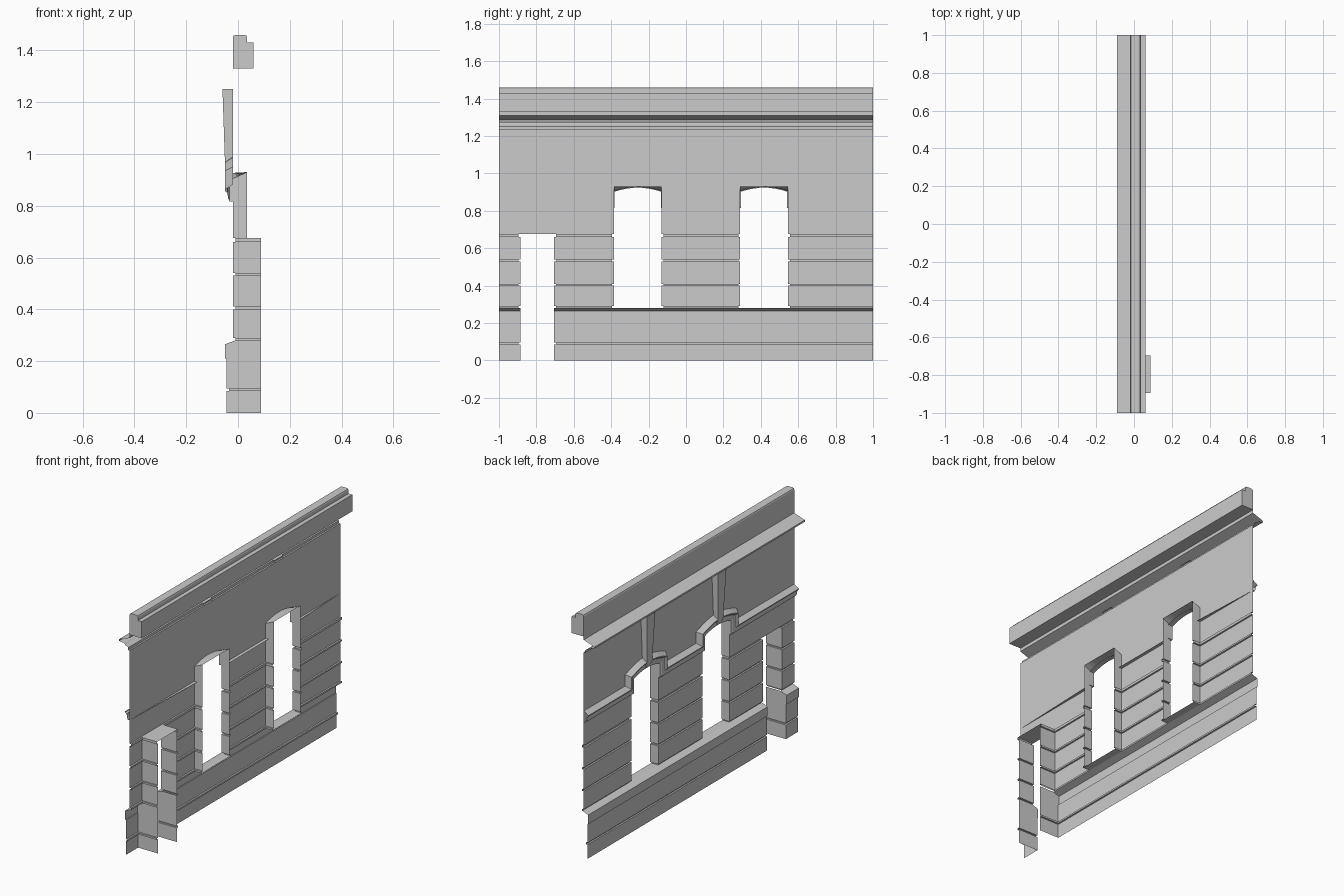
import bpy
from mathutils import Vector

if "Cube" in bpy.data.objects:
    bpy.data.objects.remove(bpy.data.objects["Cube"])

TOP = 1.235
F, G = -0.02, -0.01                       # wall face and groove depth
DOOR = (-0.885, -0.705)
WINDOWS = [(-0.385, -0.13), (0.29, 0.545)]
DOOR_X, WIN_X = 0.088, 0.035              # reveal depths
SPRING, RISE, HEAD, N = 0.905, 0.022, 0.93, 12


def make(name, verts, faces, smooth=False):
    me = bpy.data.meshes.new(name)
    me.from_pydata(verts, [], faces)
    ob = bpy.data.objects.new(name, me)
    bpy.context.collection.objects.link(ob)
    if smooth:
        bpy.ops.object.select_all(action='DESELECT')
        ob.select_set(True)
        bpy.context.view_layer.objects.active = ob
        bpy.ops.object.shade_smooth_by_angle()
    return ob


def grid(name, rows, smooth=False):
    """Skin a list of equally long point rows."""
    n = len(rows[0])
    faces = [(i * n + j, i * n + j + 1, (i + 1) * n + j + 1, (i + 1) * n + j)
             for i in range(len(rows) - 1) for j in range(n - 1)]
    return make(name, [p for r in rows for p in r], faces, smooth)


def pier(name, profile, y0, y1, d0=None, d1=None):
    """Moulded wall strip; grooves turn the corner into reveals of depth d0, d1."""
    rows = []
    for x, z, cut in profile:
        row = []
        a = y0 + (cut if d0 is not None else 0)
        b = y1 - (cut if d1 is not None else 0)
        if d0 is not None:
            row.append((d0, a, z))
        row += [(x, a, z), (x, b, z)]
        if d1 is not None:
            row.append((d1, b, z))
        rows.append(row)
    return grid(name, rows)


def arch(w):
    a, b = w
    pts = []
    for i in range(N + 1):
        t = i / N
        pts.append((a + (b - a) * t, SPRING + RISE * (1 - (2 * t - 1) ** 2)))
    return pts


# Wall profiles: (x, z, groove inset at openings)
plinth = [(-0.045, 0, 0), (-0.045, 0.085, 0), (-0.035, 0.085, 0.01), (-0.035, 0.095, 0.01),
          (-0.045, 0.095, 0), (-0.045, 0.21, 0), (-0.05, 0.21, 0), (-0.05, 0.265, 0), (G, 0.28, 0)]
courses = [(G, 0.28, 0.01), (G, 0.29, 0.01)]
for lo, hi in ((0.40, 0.41), (0.53, 0.54), (0.66, 0.675)):
    courses += [(F, courses[-1][1], 0), (F, lo, 0), (G, lo, 0.01), (G, hi, 0.01)]
courses.append((F, 0.675, 0))

# Plinth and rusticated piers
(w0, w1), (w2, w3) = WINDOWS
pier("plinth_left", plinth, -1, DOOR[0], None, DOOR_X)
pier("plinth_right", plinth, DOOR[1], 1, DOOR_X, None)
pier("pier_corner", courses, -1, DOOR[0], None, DOOR_X)
pier("pier_door", courses, DOOR[1], w0, DOOR_X, WIN_X)
pier("pier_middle", courses, w1, w2, WIN_X, WIN_X)
pier("pier_end", courses, w3, 1, WIN_X, None)

# Door soffit
grid("door_soffit", [[(x, y, 0.675) for y in (DOOR[0] - 0.01, DOOR[1] + 0.01)] for x in (G - 0.01, DOOR_X)])

# Upper wall panels between the windows
for i, (a, b) in enumerate(((-1, w0), (w1, w2), (w3, 1))):
    grid(f"upper_wall_{i}", [[(F, a, z), (F, b, z)] for z in (0.675, TOP)])

# Windows: wall above, sill and reveal, keystone
for i, w in enumerate(WINDOWS):
    a, b = w
    arc = arch(w)
    grid(f"wall_over_window_{i}", [[(F, y, z) for y, z in arc], [(F, y, TOP) for y, z in arc]])
    grid(f"sill_{i}", [[(x, a - 0.01, 0.28), (x, b + 0.01, 0.28)] for x in (G, WIN_X)])
    front = [(F, a, 0.675)] + [(F, y, z) for y, z in arc] + [(F, b, 0.675)]
    back = [(WIN_X, a, 0.675)] + [(WIN_X, y, HEAD) for y, z in arc] + [(WIN_X, b, 0.675)]
    grid(f"window_reveal_{i}", [front, back], True)
    c = (a + b) / 2
    ring = []
    for z, x, h in ((0.935, -0.04, 0.022), (0.955, -0.05, 0.024), (1.25, -0.06, 0.04)):
        ring.append([(F, c - h, z), (x, c - h, z), (x, c + h, z), (F, c + h, z)])
    key = grid(f"keystone_{i}", ring)
    kv = [v.co.copy() for v in key.data.vertices]
    make(f"keystone_ends_{i}", kv[:4] + kv[-4:], [(3, 2, 1, 0), (4, 5, 6, 7)])

# String course that steps up and arches over each window
path = [(-1, 0.82, F)]
for w in WINDOWS:
    path.append((w[0], 0.82, 0))
    path += [(y, z, 0) for y, z in arch(w)]
    path.append((w[1], 0.82, 0))
path.append((1, 0.82, F))
section = [(-0.004, None), (-0.004, -0.032), (0.008, -0.038), (0.03, -0.041),
           (0.036, -0.05), (0.042, -0.05), (0.062, F)]
rows = []
for i, (y, z, xb) in enumerate(path):
    p = Vector((y, z))
    d0 = (p - Vector(path[i - 1][:2])).normalized() if i else None
    d1 = (Vector(path[i + 1][:2]) - p).normalized() if i < len(path) - 1 else None
    n0, n1 = [Vector((-d.y, d.x)) if d else None for d in (d0, d1)]
    n0, n1 = n0 or n1, n1 or n0
    m = (n0 + n1) / (1 + n0.dot(n1))          # mitred offset
    rows.append([(xb if x is None else x, y + m.x * d, z + m.y * d) for d, x in section])
grid("string_course", rows)

# Cornice sheet
cornice = [(F, TOP), (-0.03, TOP), (-0.03, 1.25), (-0.05, 1.262), (-0.06, 1.27),
           (-0.09, 1.275), (-0.09, 1.285), (F, 1.31), (F, 1.33)]
grid("cornice", [[(x, -1, z), (x, 1, z)] for x, z in cornice])

# Parapet block with rounded coping
para = [(F, 1.33), (F, 1.45), (-0.017, 1.457), (-0.01, 1.46), (0.025, 1.46), (0.032, 1.457),
        (0.035, 1.45), (0.035, 1.43), (0.06, 1.43), (0.06, 1.33)]
k = len(para)
make("parapet", [(x, y, z) for y in (-1, 1) for x, z in para],
     [(i, (i + 1) % k, (i + 1) % k + k, i + k) for i in range(k)]
     + [tuple(reversed(range(k))), tuple(range(k, 2 * k))])
